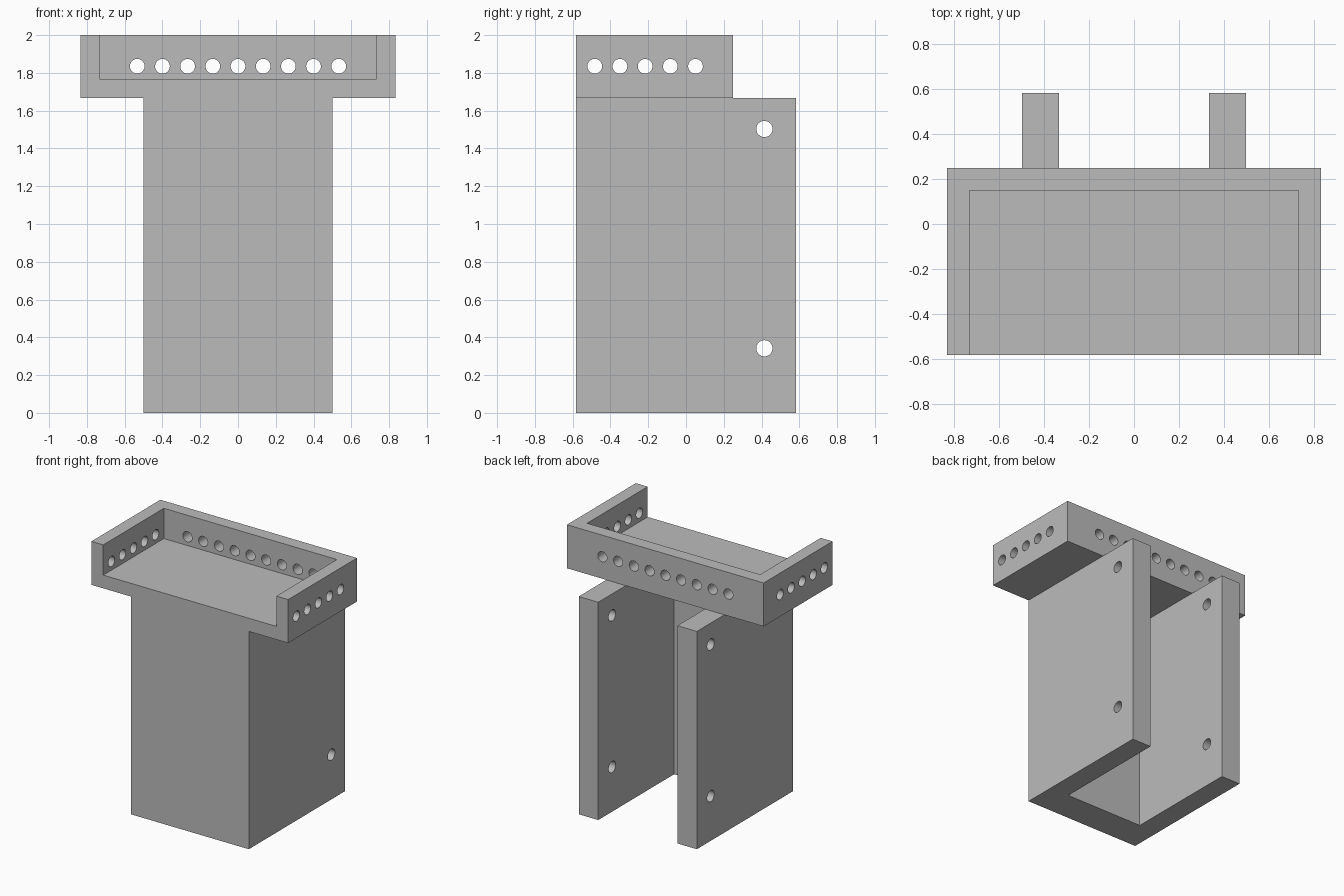
import bpy, bmesh, math
from mathutils import Matrix, Vector

if "Cube" in bpy.data.objects:
    bpy.data.objects.remove(bpy.data.objects["Cube"], do_unlink=True)

FRONT, BACK, TRAY_BACK = -0.583, 0.583, 0.25
LEDGE, FLOOR, TOP = 1.667, 1.768, 2.0
HALF_CHANNEL, HALF_TRAY, RIM = 0.5, 0.833, 0.1

grey = bpy.data.materials.new("plain grey")
grey.use_nodes = True
colour = (0.5, 0.5, 0.5, 1)
grey.diffuse_color = colour
grey.node_tree.nodes["Principled BSDF"].inputs["Base Color"].default_value = colour


def make_object(name, bm):
    bmesh.ops.recalc_face_normals(bm, faces=bm.faces)
    mesh = bpy.data.meshes.new(name)
    bm.to_mesh(mesh)
    bm.free()
    mesh.materials.append(grey)
    obj = bpy.data.objects.new(name, mesh)
    bpy.context.collection.objects.link(obj)
    return obj


def prism(name, outline, low, high):
    """Extrude an x-y outline from one height to another."""
    bm = bmesh.new()
    face = bm.faces.new([bm.verts.new((x, y, low)) for x, y in outline])
    extruded = bmesh.ops.extrude_face_region(bm, geom=[face])["geom"]
    tops = [v for v in extruded if isinstance(v, bmesh.types.BMVert)]
    bmesh.ops.translate(bm, verts=tops, vec=(0, 0, high - low))
    return make_object(name, bm)


def rectangle(x, front, back):
    return [(-x, front), (x, front), (x, back), (-x, back)]


def combine(target, tool, operation):
    """Apply a boolean and remove the tool object."""
    tool.hide_render = True
    mod = target.modifiers.new(operation, 'BOOLEAN')
    mod.operation, mod.solver, mod.object = operation, 'EXACT', tool
    bpy.ops.object.select_all(action='DESELECT')
    bpy.context.view_layer.objects.active = target
    target.select_set(True)
    bpy.ops.object.modifier_apply(modifier=mod.name)
    bpy.data.objects.remove(tool, do_unlink=True)


def add_drill(bm, centre, axis, radius, length):
    turn = Vector((0, 0, 1)).rotation_difference(Vector(axis)).to_matrix().to_4x4()
    bmesh.ops.create_cone(bm, cap_ends=True, segments=32, radius1=radius, radius2=radius,
                          depth=length, matrix=Matrix.Translation(centre) @ turn)


# Upright channel: thick front wall with two side walls, open at the back
inner_x, inner_y = 0.335, -0.335
right_half = [(HALF_CHANNEL, FRONT), (HALF_CHANNEL, BACK), (inner_x, BACK), (inner_x, inner_y)]
left_half = [(-x, y) for x, y in reversed(right_half)]
bracket = prism("channel_bracket_with_tray", right_half + left_half, 0, LEDGE)

# Tray: block with a pocket open at the front and top
tray = prism("tray", rectangle(HALF_TRAY, FRONT, TRAY_BACK), LEDGE, TOP)
pocket = prism("pocket", rectangle(HALF_TRAY - RIM, FRONT - 0.2, TRAY_BACK - RIM), FLOOR, TOP + 0.2)
combine(tray, pocket, 'DIFFERENCE')
combine(bracket, tray, 'UNION')

# Clean the flush front into one face
bm = bmesh.new()
bm.from_mesh(bracket.data)
bmesh.ops.remove_doubles(bm, verts=bm.verts, dist=0.0001)
bmesh.ops.dissolve_limit(bm, angle_limit=0.01, verts=bm.verts, edges=bm.edges)
bm.to_mesh(bracket.data)
bm.free()

# Holes: rows through the tray rim, pairs through the side walls
drills = bmesh.new()
STEP, HOLE_Z = 0.1333, 1.835
for i in range(-4, 5):
    add_drill(drills, (i * STEP, 0.22, HOLE_Z), (0, 1, 0), 0.039, 0.2)
for i in range(5):
    add_drill(drills, (0, -0.483 + i * STEP, HOLE_Z), (1, 0, 0), 0.039, 2)
for z in (0.342, 1.503):
    add_drill(drills, (0, 0.415, z), (1, 0, 0), 0.043, 2)
combine(bracket, make_object("drills", drills), 'DIFFERENCE')

bpy.ops.object.shade_smooth_by_angle(angle=math.radians(30))
